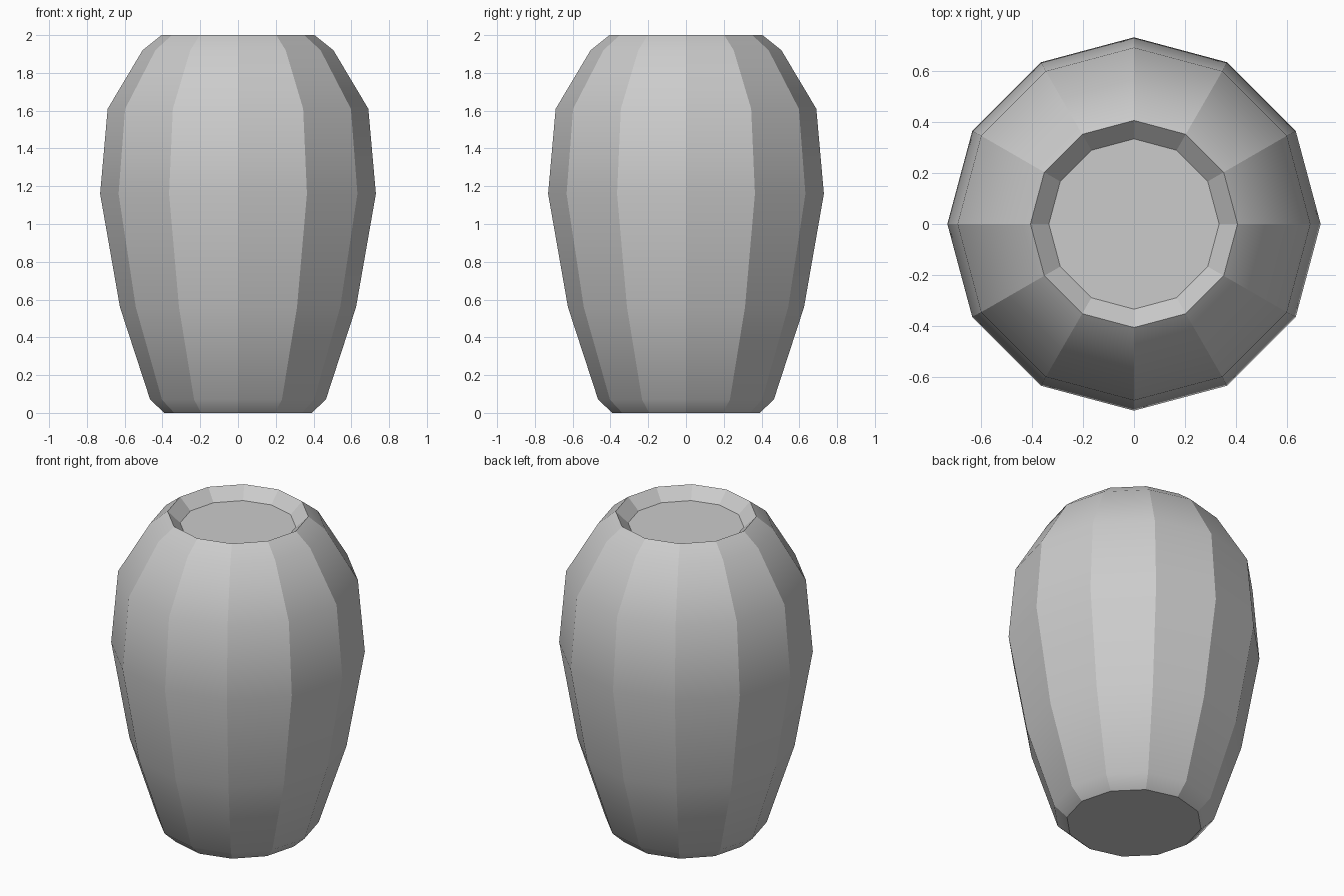
import bpy, bmesh
from math import sin, cos, tau

if "Cube" in bpy.data.objects:
    bpy.data.objects.remove(bpy.data.objects["Cube"])

SIDES = 12
# Outer profile from base to rim, then down to the recessed lid (radius, height)
PROFILE = [(0.39, 0.0), (0.465, 0.07), (0.625, 0.56), (0.73, 1.16),
           (0.69, 1.61), (0.505, 1.92), (0.405, 2.0), (0.333, 1.93)]
RIM = 6

bm = bmesh.new()
rings = [[bm.verts.new((r * cos(tau * i / SIDES), r * sin(tau * i / SIDES), z))
          for i in range(SIDES)] for r, z in PROFILE]

# Faceted wall
for low, high in zip(rings, rings[1:]):
    for i in range(SIDES):
        j = (i + 1) % SIDES
        bm.faces.new((low[i], low[j], high[j], high[i]))

# Flat base and recessed lid
bm.faces.new(rings[0][::-1])
bm.faces.new(rings[-1])

# Smooth up each stave, crisp between staves and around the base, rim and lid
ring_of = {v: n for n, ring in enumerate(rings) for v in ring}
for f in bm.faces:
    f.smooth = True
for e in bm.edges:
    a, b = (ring_of[v] for v in e.verts)
    e.smooth = a == b and a not in (0, RIM, RIM + 1)

mesh = bpy.data.meshes.new("barrel")
bm.to_mesh(mesh)
bm.free()
bpy.context.collection.objects.link(bpy.data.objects.new("barrel", mesh))
